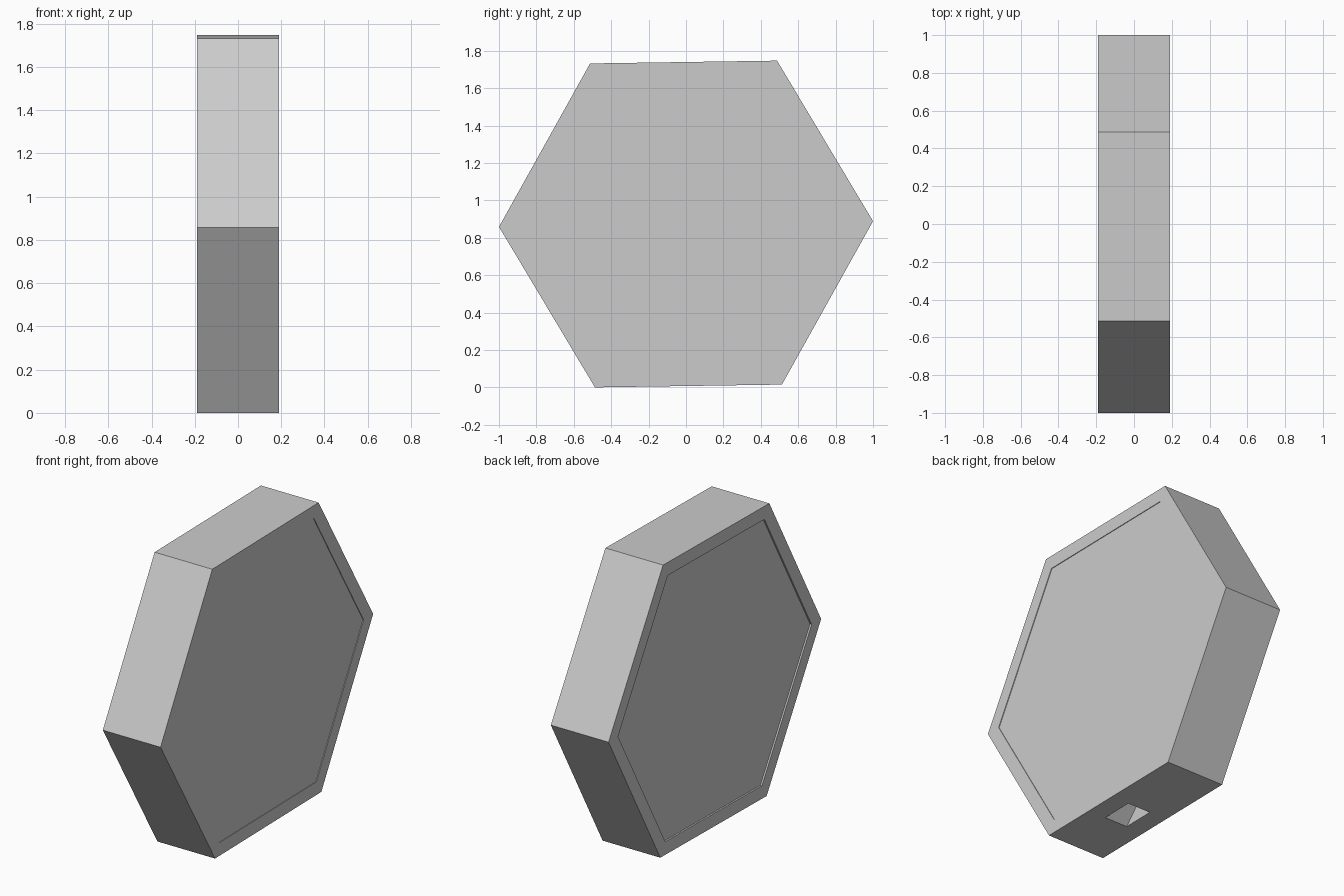
import bpy, bmesh, math
from mathutils import Vector

if "Cube" in bpy.data.objects:
    bpy.data.objects.remove(bpy.data.objects["Cube"])

HALF = 0.19                     # half thickness along x
TILT = math.radians(0.86)       # slight roll of the hexagon
CZ = math.sin(math.radians(60) + TILT)


def hexagon(bm, x, r):
    return [bm.verts.new((x, r * math.cos(TILT + k * math.pi / 3),
                          CZ + r * math.sin(TILT + k * math.pi / 3))) for k in range(6)]


def loft(bm, a, b):
    n = len(a)
    for i in range(n):
        bm.faces.new((a[i], a[(i + 1) % n], b[(i + 1) % n], b[i]))


def finish(bm, name):
    bmesh.ops.recalc_face_normals(bm, faces=bm.faces)
    me = bpy.data.meshes.new(name)
    bm.to_mesh(me)
    bm.free()
    ob = bpy.data.objects.new(name, me)
    bpy.context.collection.objects.link(ob)
    return ob


# Hexagonal body: raised rim with a shallow recessed panel on each side
bm = bmesh.new()
rings = [hexagon(bm, x, r) for x, r in (
    (-HALF + 0.01, 0.91), (-HALF, 0.91), (-HALF, 1.0),
    (HALF, 1.0), (HALF, 0.91), (HALF - 0.004, 0.91))]
for a, b in zip(rings, rings[1:]):
    loft(bm, a, b)
bm.faces.new(rings[0])
bm.faces.new(rings[-1])
body = finish(bm, "hexagonal_body")

# Slanted rectangular socket in the underside
bm = bmesh.new()
slant = Vector((0, math.tan(math.radians(42)), 1))
base = Vector((0, -0.06, 0))
ends = []
for z in (-0.1, 0.26):
    c = base + slant * z
    ends.append([bm.verts.new(c + Vector((sx * 0.075, sy * 0.095, 0)))
                 for sx, sy in ((-1, -1), (1, -1), (1, 1), (-1, 1))])
loft(bm, ends[0], ends[1])
bm.faces.new(ends[0])
bm.faces.new(ends[1])
cutter = finish(bm, "socket_cutter")
cutter.hide_render = True
cutter.display_type = 'WIRE'

cut = body.modifiers.new("socket", 'BOOLEAN')
cut.operation = 'DIFFERENCE'
cut.solver = 'EXACT'
cut.object = cutter
